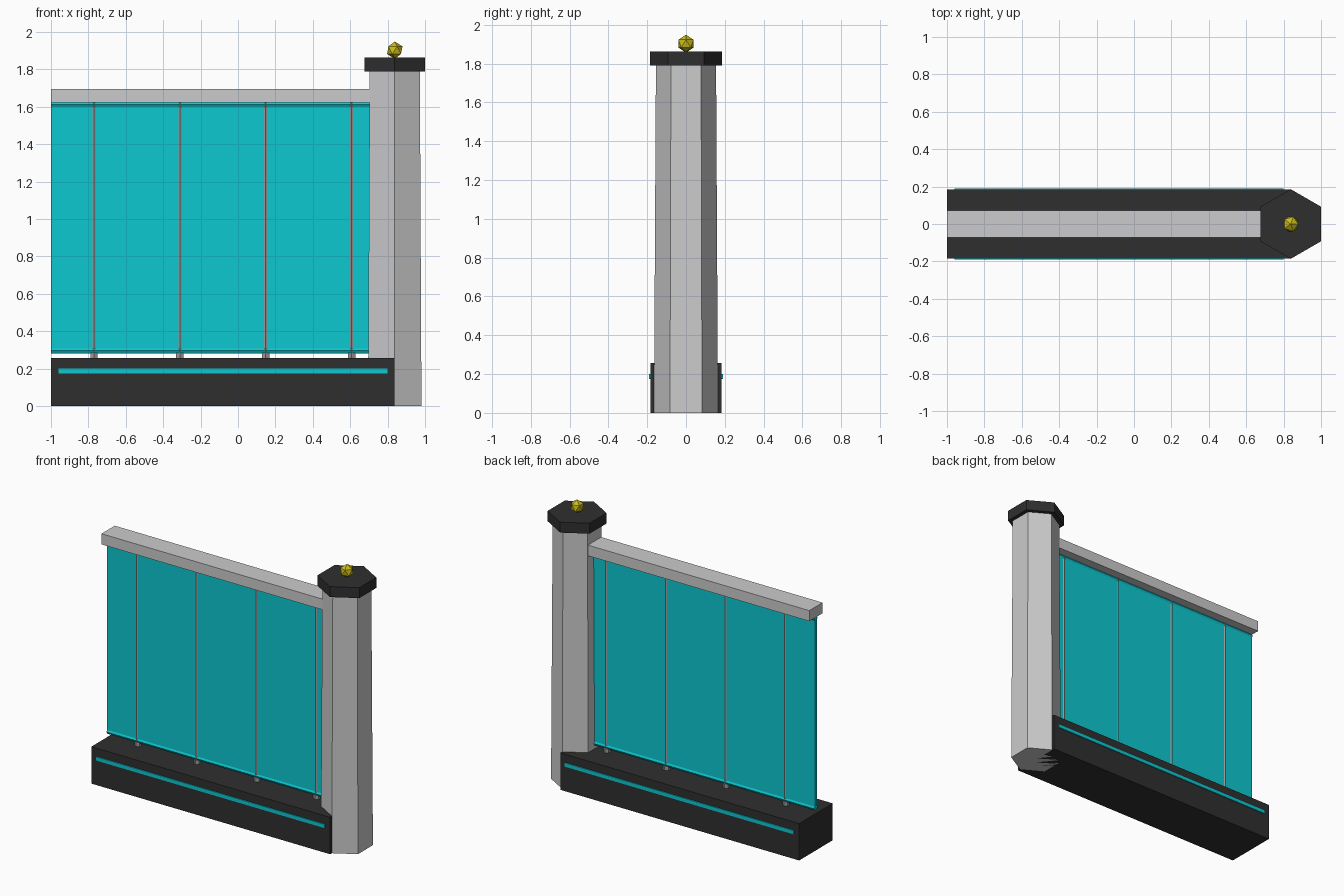
import bpy, math

if "Cube" in bpy.data.objects:
    bpy.data.objects.remove(bpy.data.objects["Cube"])

def material(name, rgb):
    m = bpy.data.materials.new(name)
    m.diffuse_color = (*rgb, 1)
    m.use_nodes = True
    m.node_tree.nodes["Principled BSDF"].inputs["Base Color"].default_value = m.diffuse_color
    return m

STONE = material("light grey", (0.60, 0.60, 0.61))
DARK = material("charcoal", (0.028, 0.028, 0.028))
TEAL = material("teal", (0.004, 0.58, 0.64))
STEEL = material("steel grey", (0.35, 0.34, 0.34))
GOLD = material("gold", (0.60, 0.50, 0.01))

def finish(name, mat):
    ob = bpy.context.object
    ob.name = name
    ob.data.materials.append(mat)
    return ob

def box(name, x, y, z, mat):
    """Box from (min, max) ranges on each axis."""
    bpy.ops.mesh.primitive_cube_add(size=1, location=[(a + b) / 2 for a, b in (x, y, z)])
    bpy.context.object.scale = [b - a for a, b in (x, y, z)]
    return finish(name, mat)

def prism(name, sides, r1, r2, x, z0, z1, mat):
    """Upright, optionally tapered prism with a corner towards +y."""
    bpy.ops.mesh.primitive_cone_add(vertices=sides, radius1=r1, radius2=r2,
                                    depth=z1 - z0, location=(x, 0, (z0 + z1) / 2))
    return finish(name, mat)

POST_X = 0.838

# Plinth with a glowing strip on both long sides
box("base", (-1, POST_X), (-0.184, 0.184), (0, 0.257), DARK)
for side, s in (("front", -1), ("back", 1)):
    y = sorted((s * 0.18, s * 0.191))
    box(side + "_strip", (-0.96, 0.80), y, (0.174, 0.2), TEAL)

# Panel, its edge tubes and the top rail
box("panel", (-1, 0.74), (-0.011, 0.011), (0.29, 1.625), TEAL)
for name, z in (("lower_tube", 0.296), ("upper_tube", 1.612)):
    bpy.ops.mesh.primitive_cylinder_add(vertices=6, radius=0.018, depth=1.74,
                                        location=(-0.13, 0, z),
                                        rotation=(0, math.pi / 2, 0))
    finish(name, TEAL)
box("top_rail", (-1, 0.74), (-0.073, 0.073), (1.622, 1.696), STONE)

# Upright bars with small feet
for i in range(4):
    x = -0.77 + i * 0.459
    prism(f"bar_{i + 1}", 6, 0.0155, 0.0155, x, 0.257, 1.63, STEEL)
    prism(f"bar_foot_{i + 1}", 6, 0.023, 0.023, x, 0.25, 0.285, STEEL)

# Hexagonal post, cap and finial
prism("post", 6, 0.165, 0.155, POST_X, 0, 1.80, STONE)
prism("post_cap", 6, 0.186, 0.186, POST_X, 1.79, 1.863, DARK)
bpy.ops.mesh.primitive_ico_sphere_add(subdivisions=1, radius=0.046,
                                      location=(POST_X, 0, 1.903))
finish("finial", GOLD)
